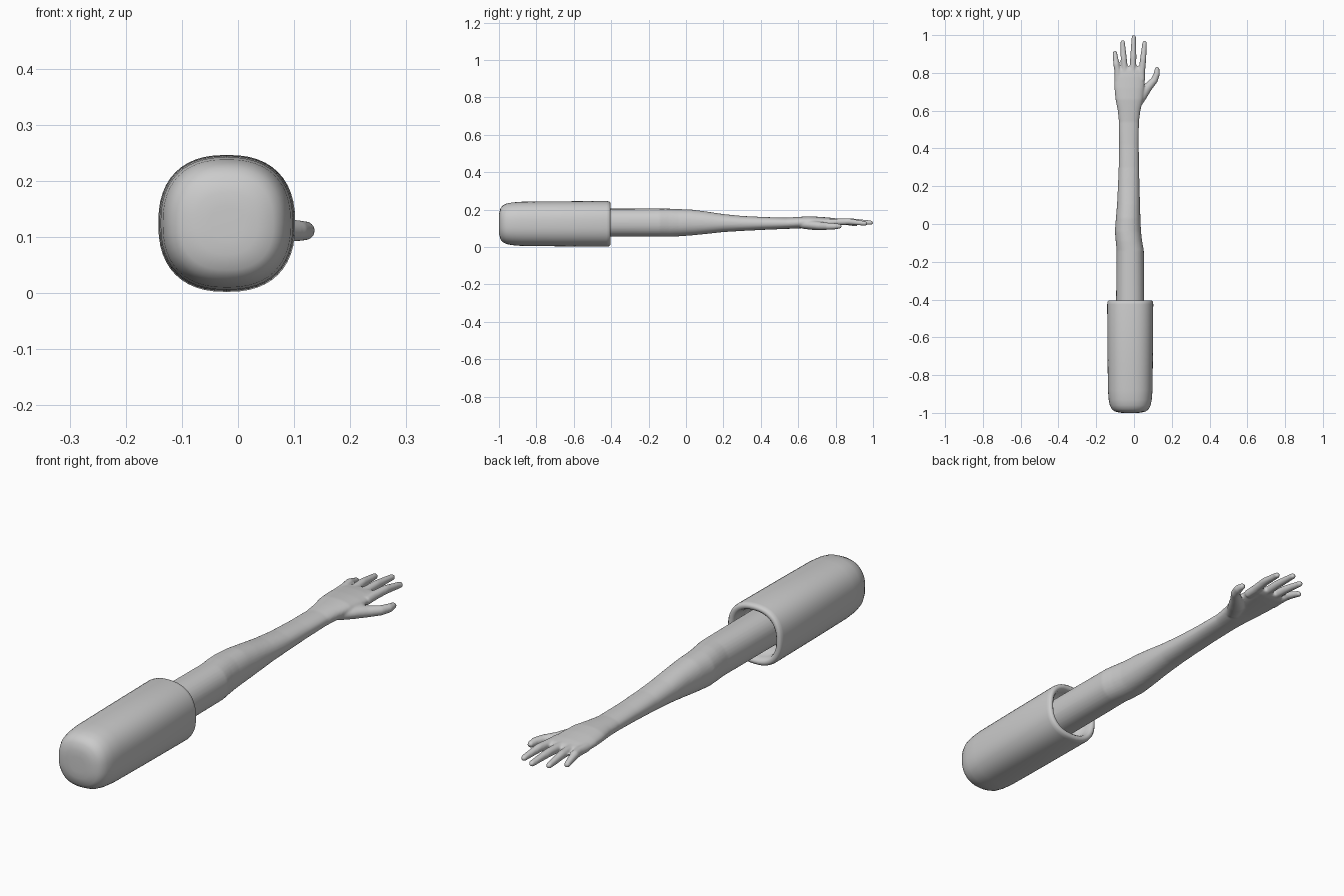
import bpy, bmesh, math
from mathutils import Vector

cube = bpy.data.objects.get("Cube")
if cube:
    bpy.data.objects.remove(cube, do_unlink=True)

grey = bpy.data.materials.new("plain_grey")
grey.use_nodes = True
colour = (0.6, 0.6, 0.6, 1)
grey.diffuse_color = colour
grey.node_tree.nodes["Principled BSDF"].inputs["Base Color"].default_value = colour


def loft(bm, sections, power=2.0, straight=True, sides=32):
    """Skin rounded rings; each section is (x, y, z, half width, half height)."""
    centres = [Vector(s[:3]) for s in sections]
    rings = []
    for i, (x, y, z, w, h) in enumerate(sections):
        side = Vector((1, 0, 0))
        if not straight:
            along = centres[min(i + 1, len(centres) - 1)] - centres[max(i - 1, 0)]
            side = Vector((along.y, -along.x, 0)).normalized()
        ring = []
        for k in range(sides):
            a = math.tau * k / sides
            c, s = math.cos(a), math.sin(a)
            u = math.copysign(abs(c) ** (2 / power), c) * w
            v = math.copysign(abs(s) ** (2 / power), s) * h
            ring.append(bm.verts.new(centres[i] + side * u + Vector((0, 0, v))))
        rings.append(ring)
    for a, b in zip(rings, rings[1:]):
        for k in range(sides):
            j = (k + 1) % sides
            bm.faces.new((a[k], a[j], b[j], b[k]))
    bm.faces.new(rings[0][::-1])
    bm.faces.new(rings[-1])


def digit(bm, points):
    """Finger along a path of (x, y, z, half width, half height), round tipped."""
    end, before = Vector(points[-1][:3]), Vector(points[-2][:3])
    along = (end - before).normalized()
    w, h = points[-1][3:]
    tip = []
    for t in (0.4, 0.7, 0.9, 0.99):
        p = end + along * w * t
        r = math.sqrt(1 - t * t)
        tip.append((*p, w * r, h * r))
    loft(bm, list(points) + tip, straight=False, sides=16)


def finish(bm, name):
    bmesh.ops.recalc_face_normals(bm, faces=bm.faces)
    mesh = bpy.data.meshes.new(name)
    bm.to_mesh(mesh)
    bm.free()
    mesh.materials.append(grey)
    mesh.shade_smooth()
    obj = bpy.data.objects.new(name, mesh)
    bpy.context.collection.objects.link(obj)
    return obj


# Padded sleeve: domed closed end, rolled cuff turning inward around the arm
bm = bmesh.new()
profile = [(-1.0, 0.03), (-0.999, 0.055), (-0.992, 0.083), (-0.98, 0.098),
           (-0.96, 0.108), (-0.93, 0.114), (-0.88, 0.118), (-0.7, 0.12),
           (-0.425, 0.122), (-0.412, 0.12), (-0.405, 0.114), (-0.405, 0.104),
           (-0.412, 0.097), (-0.43, 0.092), (-0.48, 0.088)]
loft(bm, [(-0.02, y, 0.124, r, r) for y, r in profile], power=2.4, sides=48)
finish(bm, "sleeve")

# Arm and palm
bm = bmesh.new()
loft(bm, [(-0.02, -0.5, 0.13, 0.075, 0.075),
          (-0.02, -0.3, 0.13, 0.074, 0.075),
          (-0.02, -0.14, 0.13, 0.072, 0.075),
          (-0.027, -0.09, 0.13, 0.070, 0.075),
          (-0.032, -0.04, 0.13, 0.069, 0.073),
          (-0.031, 0.03, 0.131, 0.065, 0.069),
          (-0.029, 0.1, 0.130, 0.061, 0.061),
          (-0.028, 0.2, 0.128, 0.057, 0.048),
          (-0.027, 0.3, 0.126, 0.054, 0.040),
          (-0.027, 0.42, 0.126, 0.052, 0.034),
          (-0.027, 0.54, 0.127, 0.053, 0.030),
          (-0.026, 0.6, 0.130, 0.060, 0.031),
          (-0.025, 0.66, 0.134, 0.073, 0.030),
          (-0.025, 0.72, 0.134, 0.079, 0.027),
          (-0.024, 0.78, 0.133, 0.081, 0.023),
          (-0.022, 0.815, 0.132, 0.080, 0.019),
          (-0.02, 0.835, 0.131, 0.066, 0.012)], power=2.2)

# Four fingers: base x, tip x, tip y, tip z
for base, tip, y, z in ((-0.086, -0.101, 0.905, 0.122), (-0.049, -0.060, 0.962, 0.128),
                        (-0.006, -0.001, 0.988, 0.130), (0.041, 0.056, 0.958, 0.126)):
    mid = ((base + tip) / 2, (0.79 + y) / 2, 0.136)
    digit(bm, [(base, 0.76, 0.132, 0.018, 0.018), (base, 0.81, 0.134, 0.018, 0.018),
               (*mid, 0.0165, 0.017), (tip, y, z, 0.012, 0.012)])

# Thumb and its fleshy base
digit(bm, [(0.0, 0.62, 0.122, 0.030, 0.024), (0.035, 0.68, 0.117, 0.034, 0.026),
           (0.074, 0.725, 0.112, 0.024, 0.022), (0.108, 0.762, 0.111, 0.019, 0.019),
           (0.121, 0.795, 0.111, 0.017, 0.017), (0.122, 0.820, 0.111, 0.013, 0.013)])
arm = finish(bm, "arm_and_hand")

# Fuse the overlapping parts into one skin and soften the webbing
remesh = arm.modifiers.new("fuse", 'REMESH')
remesh.mode = 'VOXEL'
remesh.voxel_size = 0.0045
remesh.use_smooth_shade = True
soften = arm.modifiers.new("soften", 'SMOOTH')
soften.factor = 0.5
soften.iterations = 6
